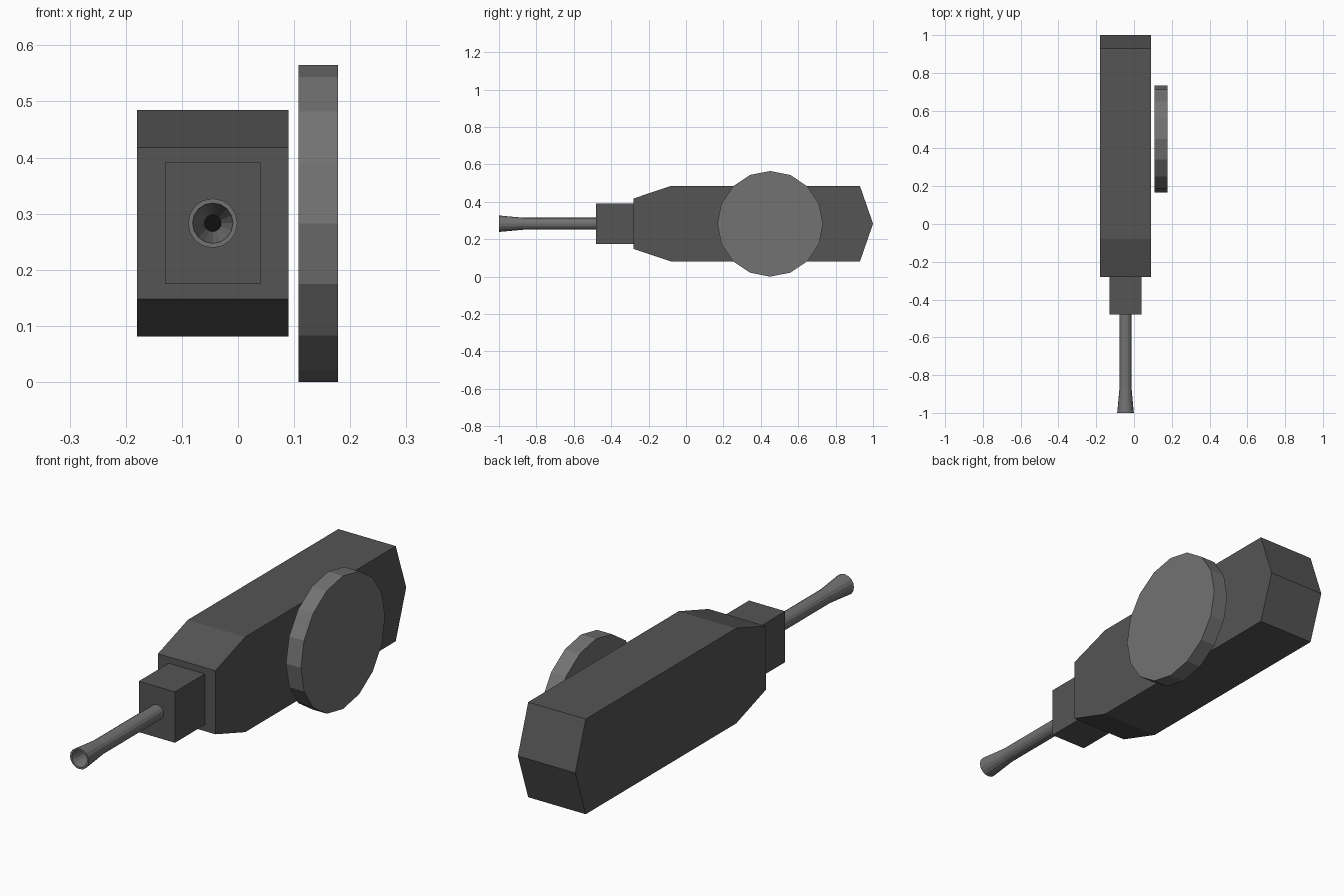
import bpy, bmesh, math

if "Cube" in bpy.data.objects:
    bpy.data.objects.remove(bpy.data.objects["Cube"])


def material(name, v):
    m = bpy.data.materials.new(name)
    m.diffuse_color = (v, v, v, 1)
    m.use_nodes = True
    m.node_tree.nodes["Principled BSDF"].inputs["Base Color"].default_value = m.diffuse_color
    return m


DARK = material("dark_grey", 0.09)
MID = material("mid_grey", 0.17)
BLACK = material("black", 0.005)


def finish(name, bm, *mats):
    bmesh.ops.recalc_face_normals(bm, faces=bm.faces)
    mesh = bpy.data.meshes.new(name)
    bm.to_mesh(mesh)
    bm.free()
    for m in mats:
        mesh.materials.append(m)
    ob = bpy.data.objects.new(name, mesh)
    bpy.context.collection.objects.link(ob)
    return ob


def extrude_x(name, profile, x0, x1, mat):
    """Extrude a (y, z) outline along x."""
    bm = bmesh.new()
    face = bm.faces.new([bm.verts.new((x0, y, z)) for y, z in profile])
    ext = bmesh.ops.extrude_face_region(bm, geom=[face])["geom"]
    bmesh.ops.translate(bm, vec=(x1 - x0, 0, 0),
                        verts=[v for v in ext if isinstance(v, bmesh.types.BMVert)])
    return finish(name, bm, mat)


CZ = 0.283  # shared axis height

# Main housing, bevelled at the front and pointed at the back
upper = [(-0.28, 0.135), (-0.08, 0.202), (0.93, 0.202), (1.0, 0)]
lower = [(y, -h) for y, h in reversed(upper[:-1])]
extrude_x("housing", [(y, CZ + h) for y, h in upper + lower], -0.18, 0.09, DARK)

# Square barrel mount
extrude_x("barrel_mount", [(-0.48, CZ - 0.108), (-0.27, CZ - 0.108),
                           (-0.27, CZ + 0.108), (-0.48, CZ + 0.108)],
          -0.13, 0.04, DARK)

# Sixteen-sided drum magazine beside the housing
R = 0.2825
extrude_x("drum", [(0.45 + R * math.sin(i * math.pi / 8),
                    R + R * math.cos(i * math.pi / 8)) for i in range(16)],
          0.108, 0.178, MID)

# Barrel with flared, hollow muzzle: (y, radius) from mount to bore bottom
N = 16
profile = [(-0.46, 0.032), (-0.87, 0.032), (-1.0, 0.044),
           (-1.0, 0.036), (-0.87, 0.015)]
bm = bmesh.new()
rings = [[bm.verts.new((-0.045 + r * math.cos(2 * math.pi * i / N), y,
                        CZ + r * math.sin(2 * math.pi * i / N)))
          for i in range(N)] for y, r in profile]
for a, b in zip(rings, rings[1:]):
    for i in range(N):
        j = (i + 1) % N
        bm.faces.new((a[i], a[j], b[j], b[i]))
bm.faces.new(rings[0])
bm.faces.new(rings[-1]).material_index = 1
finish("barrel", bm, MID, BLACK)
